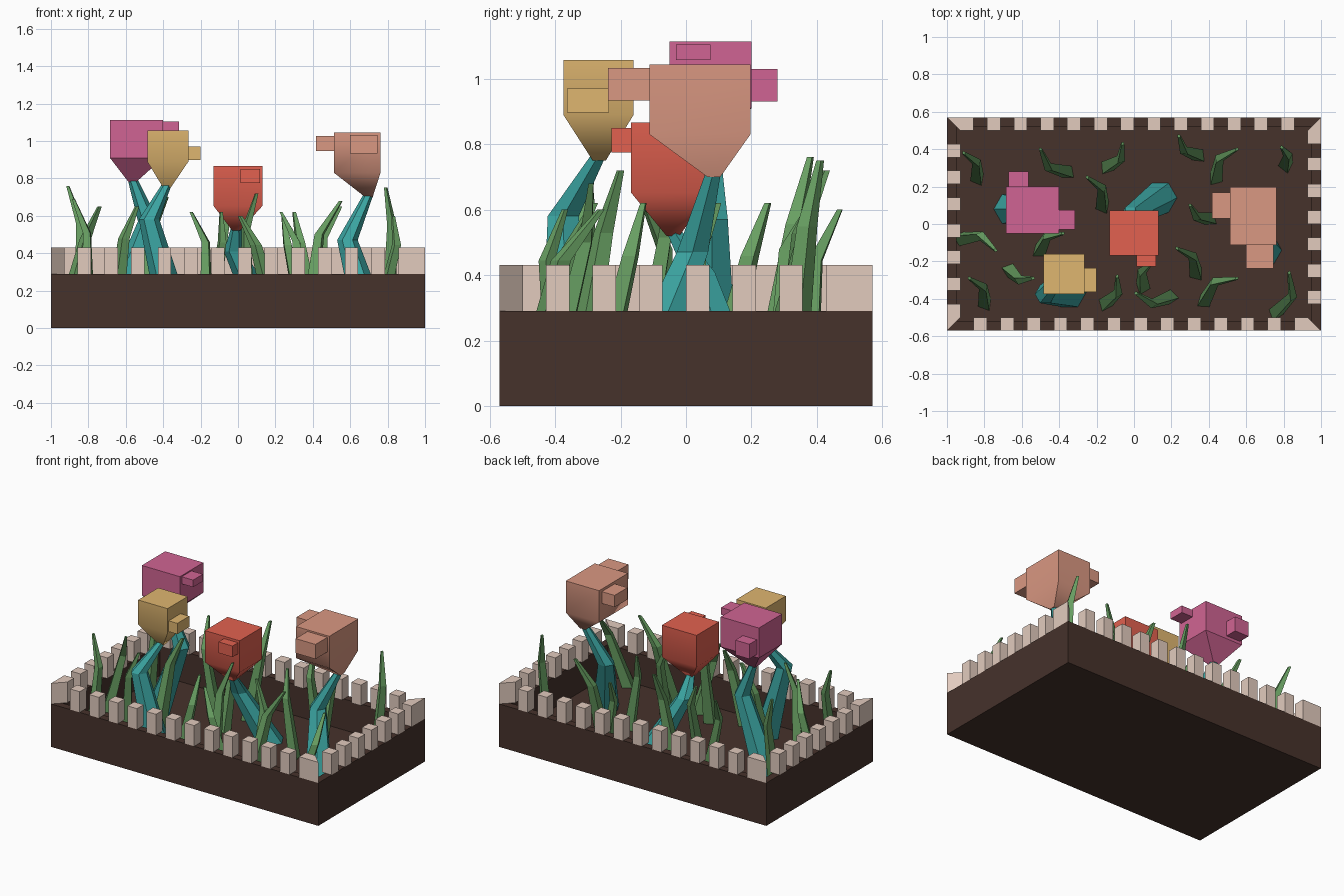
import bpy, bmesh, math
from mathutils import Vector

if "Cube" in bpy.data.objects:
    bpy.data.objects.remove(bpy.data.objects["Cube"])

def material(name, hex_code):
    lin = []
    for i in (0, 2, 4):
        c = int(hex_code[i:i + 2], 16) / 255
        lin.append(c / 12.92 if c <= 0.04045 else ((c + 0.055) / 1.055) ** 2.4)
    m = bpy.data.materials.new(name)
    m.diffuse_color = (*lin, 1)
    m.use_nodes = True
    m.node_tree.nodes["Principled BSDF"].inputs["Base Color"].default_value = m.diffuse_color
    return m

SOIL = material("dark soil", "46322b")
FENCE = material("pale wood", "e2cbbe")
STEM = material("teal stem", "3ba5a2")
GRASS = material("grass green", "689f62")
PINK = material("pink petal", "d06493")
YELLOW = material("yellow petal", "dfb670")
RED = material("red petal", "e26150")
SALMON = material("salmon petal", "da9882")

def finish(bm, name, mat, smooth=None):
    bmesh.ops.recalc_face_normals(bm, faces=bm.faces[:])
    me = bpy.data.meshes.new(name)
    bm.to_mesh(me)
    bm.free()
    me.materials.append(mat)
    if smooth:
        me.shade_smooth()
        me.set_sharp_from_angle(angle=math.radians(smooth))
    ob = bpy.data.objects.new(name, me)
    bpy.context.collection.objects.link(ob)
    return ob

def loft(bm, rings):
    """Join rings of points into a closed solid."""
    vs = [[bm.verts.new(p) for p in r] for r in rings]
    n = len(vs[0])
    for a, b in zip(vs, vs[1:]):
        for i in range(n):
            j = (i + 1) % n
            bm.faces.new((a[i], a[j], b[j], b[i]))
    bm.faces.new(vs[0][::-1])
    bm.faces.new(vs[-1])

def rect(x0, x1, y0, y1, z):
    return [(x0, y0, z), (x1, y0, z), (x1, y1, z), (x0, y1, z)]

def stalk(bm, path, radii, sides, flat=1.0, turn=0.0):
    """Bent tapering stalk with level cross-sections."""
    rings = []
    for (x, y, z), r in zip(path, radii):
        ring = []
        for k in range(sides):
            a = 2 * math.pi * k / sides
            u, v = r * math.cos(a), r * flat * math.sin(a)
            ring.append((x + u * math.cos(turn) - v * math.sin(turn),
                         y + u * math.sin(turn) + v * math.cos(turn), z))
        rings.append(ring)
    loft(bm, rings)

# planter box with a sunken bed
HX, HY, TOP, FLOOR, W = 1.0, 0.57, 0.29, 0.08, 0.0714
bm = bmesh.new()
loft(bm, [rect(-HX, HX, -HY, HY, 0), rect(-HX, HX, -HY, HY, TOP)])
bmesh.ops.recalc_face_normals(bm, faces=bm.faces[:])
top = max(bm.faces, key=lambda f: f.calc_center_median().z)
bmesh.ops.inset_region(bm, faces=[top], thickness=W)
rim = list(top.verts)
bm.faces.remove(top)
low = [bm.verts.new((v.co.x, v.co.y, FLOOR)) for v in rim]
for i in range(4):
    j = (i + 1) % 4
    bm.faces.new((rim[i], rim[j], low[j], low[i]))
bm.faces.new(low)
finish(bm, "planter_box", SOIL)

# fence: a wide mitred corner post on each row, then every second cell
bm = bmesh.new()
rows = [((-HX, HY), (1, 0), 28, 2 * HX), ((HX, HY), (0, -1), 16, 2 * HY),
        ((HX, -HY), (-1, 0), 28, 2 * HX), ((-HX, -HY), (0, 1), 16, 2 * HY)]
for corner, d, n, length in rows:
    o, d = Vector(corner), Vector(d)
    inward = Vector((d.y, -d.x)) * W
    c = length / n
    for i in range(1, n - 1, 2):
        a, b = o + d * (i * c), o + d * ((i + 1) * c)
        pts = [o if i == 1 else a, b, b + inward, a + inward]
        loft(bm, [[(p.x, p.y, z) for p in pts] for z in (TOP, 0.43)])
finish(bm, "fence_posts", FENCE)

# flowers: head box, tip of the tapered underside, petal blocks, stem path
flowers = [
    ("pink", PINK, 35, (-.685, -.40, -.05, .20, .91, 1.113), (-.565, .08, .78),
     [(-.42, -.315, -.03, .075, 1.057, 1.105), (-.67, -.565, .18, .28, .93, 1.03)],
     [(-.66, .08, FLOOR), (-.48, .08, .57), (-.565, .08, .80)]),
    ("yellow", YELLOW, 57, (-.485, -.265, -.375, -.16, .89, 1.057), (-.38, -.265, .75),
     [(-.28, -.20, -.363, -.235, .897, .97)],
     [(-.345, -.365, FLOOR), (-.475, -.375, .58), (-.38, -.265, .77)]),
    ("red", RED, 57, (-.13, .13, -.168, .073, .652, .866), (-.01, -.04, .52),
     [(.013, .118, -.227, -.15, .775, .85)],
     [(.14, .14, FLOOR), (-.02, .04, .41), (-.01, -.04, .54)]),
    ("salmon", SALMON, 57, (.513, .762, -.112, .197, .83, 1.044), (.70, .085, .70),
     [(.417, .53, .03, .168, .947, 1.027), (.598, .747, -.238, -.10, .934, 1.033)],
     [(.70, -.14, FLOOR), (.585, .02, .47), (.70, .085, .72)]),
]
for name, mat, angle, (x0, x1, y0, y1, z0, z1), (tx, ty, tz), blocks, path in flowers:
    bm = bmesh.new()
    t = 0.02
    loft(bm, [rect(tx - t, tx + t, ty - t, ty + t, tz),
              rect(x0, x1, y0, y1, z0), rect(x0, x1, y0, y1, z1)])
    for a0, a1, b0, b1, c0, c1 in blocks:
        loft(bm, [rect(a0, a1, b0, b1, c0), rect(a0, a1, b0, b1, c1)])
    finish(bm, name + "_flower_head", mat, angle)
    bm = bmesh.new()
    stalk(bm, path, (.09, .055, .026), 6)
    finish(bm, name + "_flower_stem", STEM)

# grass blades: base x, y, tip x, y, height
blades = [
    (-.84, .25, -.91, .38, .76), (-.36, .28, -.50, .40, .65), (-.14, .31, -.06, .43, .72),
    (.34, .37, .24, .47, .60), (.81, .32, .79, .41, .75), (.44, .25, .55, .40, .65),
    (-.17, .10, -.25, .25, .62), (.40, .03, .30, .10, .62), (.76, -.47, .83, -.26, .60),
    (-.92, -.08, -.74, -.14, .65), (-.80, -.42, -.88, -.29, .69), (-.50, -.14, -.38, -.05, .70),
    (-.66, -.25, -.54, -.29, .65), (.05, -.33, .10, -.20, .72), (-.15, -.42, -.09, -.28, .62),
    (.19, -.39, .01, -.37, .60), (.33, -.26, .23, -.13, .62), (.38, -.41, .55, -.29, .68),
]
bm = bmesh.new()
for i, (bx, by, tx, ty, h) in enumerate(blades):
    d = Vector((tx - bx, ty - by))
    s = 0.25 if i % 2 else -0.25
    elbow = (bx + d.x * .5 - d.y * s, by + d.y * .5 + d.x * s, FLOOR + (h - FLOOR) * .7)
    stalk(bm, [(bx, by, FLOOR), elbow, (tx, ty, h)], (.05, .032, .012), 4,
          .8, math.atan2(d.y, d.x))
finish(bm, "grass_blades", GRASS)
